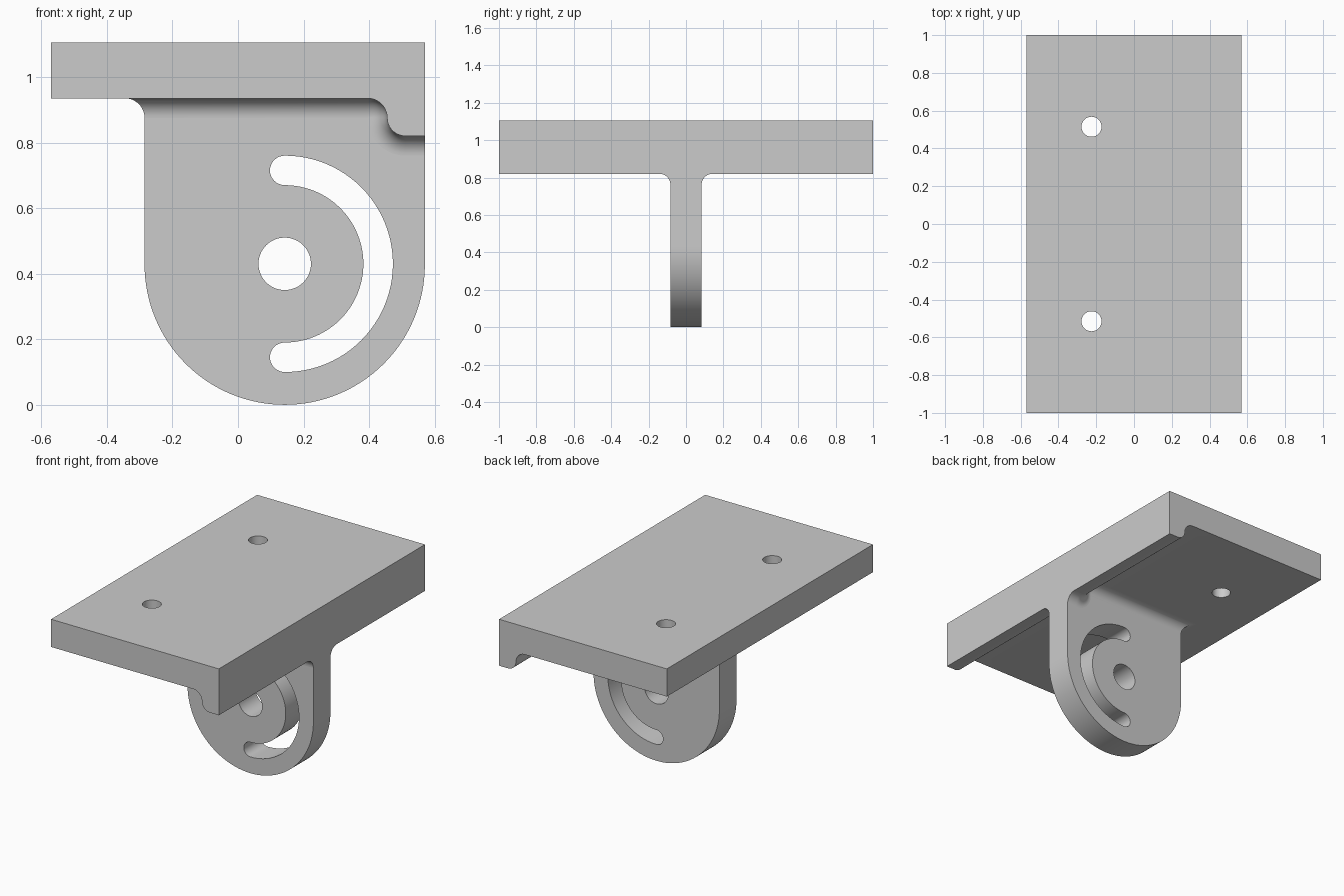
import bpy, bmesh
from math import sin, cos, pi, sqrt

cube = bpy.data.objects.get("Cube")
if cube:
    bpy.data.objects.remove(cube)

grey = bpy.data.materials.new("plain grey")
grey.use_nodes = True
colour = (0.6, 0.6, 0.6, 1)
grey.diffuse_color = colour
grey.node_tree.nodes["Principled BSDF"].inputs["Base Color"].default_value = colour

HALF_X, TOP, UNDER, LIP = 0.57, 1.105, 0.935, 0.82   # plate extents
LUG_LEFT, LUG_HALF = -0.285, 0.083
CX, CZ, LUG_R = 0.1425, 0.4275, 0.4275               # lug eye
R = 0.06                                             # fillet radius


def arc(cx, cz, r, a, b, n):
    return [(cx + r * cos(a + (b - a) * i / n), cz + r * sin(a + (b - a) * i / n))
            for i in range(n + 1)]


def activate(ob):
    bpy.ops.object.select_all(action='DESELECT')
    ob.select_set(True)
    bpy.context.view_layer.objects.active = ob


def smooth(ob):
    activate(ob)
    bpy.ops.object.shade_smooth_by_angle(angle=0.6)


def slab(name, outlines, half):
    """Fill outlines in the XZ plane (inner ones become holes), thick along Y."""
    cu = bpy.data.curves.new(name, 'CURVE')
    cu.dimensions, cu.fill_mode, cu.extrude = '2D', 'BOTH', half
    for pts in outlines:
        sp = cu.splines.new('POLY')
        sp.points.add(len(pts) - 1)
        for p, (x, z) in zip(sp.points, pts):
            p.co = (x, z, 0, 1)
        sp.use_cyclic_u = True
    ob = bpy.data.objects.new(name, cu)
    bpy.context.collection.objects.link(ob)
    ob.rotation_euler.x = pi / 2
    activate(ob)
    bpy.ops.object.convert(target='MESH')
    ob = bpy.context.object
    bpy.ops.object.transform_apply(location=False, rotation=True, scale=False)
    bm = bmesh.new()
    bm.from_mesh(ob.data)
    bmesh.ops.remove_doubles(bm, verts=bm.verts, dist=1e-5)
    bmesh.ops.recalc_face_normals(bm, faces=bm.faces)
    bm.to_mesh(ob.data)
    bm.free()
    ob.data.materials.clear()
    ob.data.materials.append(grey)
    return ob


def underside(h, left):
    """Plate underside from left to right, pushed down by h."""
    inner = arc(0.395, UNDER - R, R - h, pi / 2, 0, 10)
    outer = arc(0.455 + 0.055, LIP + 0.055, 0.055 + h, pi, 1.5 * pi, 10)
    return [(left, UNDER - h)] + inner + outer + [(HALF_X, LIP - h)]


# Mounting plate with a rounded lip
plate = slab("mounting_plate",
             [underside(0, -HALF_X) + [(HALF_X, TOP), (-HALF_X, TOP)]], 1)

# Bolt holes
for y in (-0.515, 0.515):
    bpy.ops.mesh.primitive_cylinder_add(vertices=48, radius=0.053, depth=1,
                                        location=(-0.225, y, 1))
    cutter = bpy.context.object
    mod = plate.modifiers.new("hole", 'BOOLEAN')
    mod.object, mod.solver = cutter, 'EXACT'
    activate(plate)
    bpy.ops.object.modifier_apply(modifier=mod.name)
    bpy.data.objects.remove(cutter)
smooth(plate)

# Pivot lug with eye and curved slot
outline = arc(CX, CZ, LUG_R, pi, 2 * pi, 64) + [
    (HALF_X, LIP), (0.5, 0.83), (0.44, 0.94), (LUG_LEFT, 0.94)]
eye = arc(CX, CZ + 0.0025, 0.08, 0, 2 * pi, 48)[:-1]
slot = (arc(CX, CZ + 0.0025, 0.33, -pi / 2, pi / 2, 48)
        + arc(CX, CZ + 0.2875, 0.045, pi / 2, 1.5 * pi, 16)[1:-1]
        + arc(CX, CZ + 0.0025, 0.24, pi / 2, -pi / 2, 48)
        + arc(CX, CZ - 0.2825, 0.045, pi / 2, 1.5 * pi, 16)[1:-1])
lug = slab("pivot_lug", [outline, eye, slot], LUG_HALF)
smooth(lug)

# Fillet skin flowing from lug into plate
bm = bmesh.new()
rings = []
for k in range(13):
    t = k / 12 * pi / 2
    out, drop = R * (1 - cos(t)), R * (1 - sin(t))
    chain = underside(drop, LUG_LEFT - out)
    y = LUG_HALF + out
    rings.append([bm.verts.new((x, -y, z)) for x, z in reversed(chain)]
                 + [bm.verts.new((x, y, z)) for x, z in chain])
for a, b in zip(rings, rings[1:]):
    for i in range(len(a) - 1):
        bm.faces.new((a[i], a[i + 1], b[i + 1], b[i]))
for i, s in ((0, -1), (-1, 1)):
    corner = bm.verts.new((HALF_X, s * LUG_HALF, LIP))
    ends = [ring[i] for ring in rings] + [corner]
    bm.faces.new(ends if s < 0 else ends[::-1])
bmesh.ops.remove_doubles(bm, verts=bm.verts, dist=1e-5)
bmesh.ops.recalc_face_normals(bm, faces=bm.faces)
# Turn the skin outwards, facing down
if sum(f.normal.z * f.calc_area() for f in bm.faces) > 0:
    bmesh.ops.reverse_faces(bm, faces=bm.faces)
mesh = bpy.data.meshes.new("lug_fillet")
bm.to_mesh(mesh)
bm.free()
mesh.materials.append(grey)
fillet = bpy.data.objects.new("lug_fillet", mesh)
bpy.context.collection.objects.link(fillet)
smooth(fillet)
